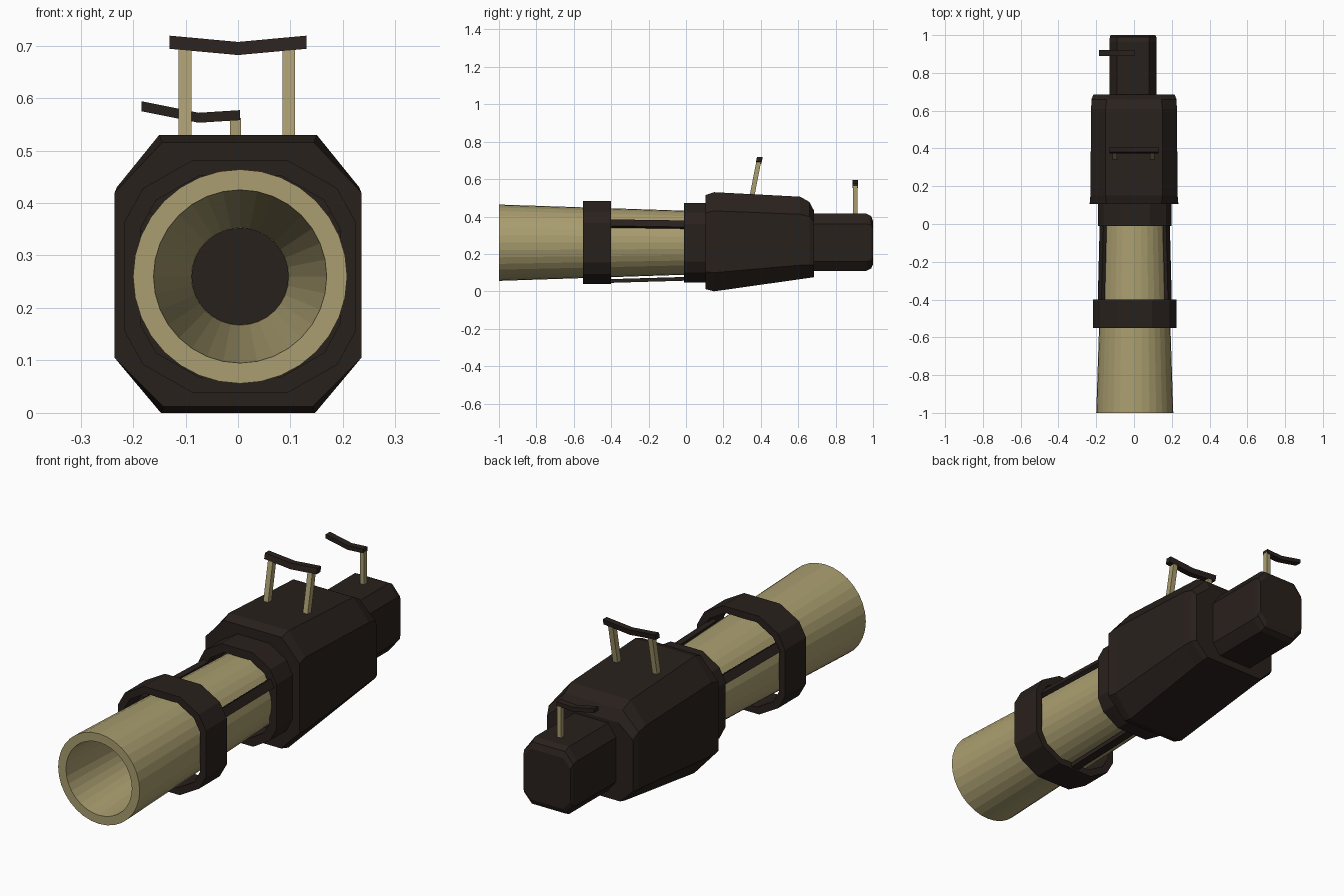
import bpy, bmesh, math
from mathutils import Vector

if "Cube" in bpy.data.objects:
    bpy.data.objects.remove(bpy.data.objects["Cube"])


def material(name, rgb):
    m = bpy.data.materials.new(name)
    m.diffuse_color = (*rgb, 1)
    m.use_nodes = True
    m.node_tree.nodes["Principled BSDF"].inputs["Base Color"].default_value = m.diffuse_color
    return m


KHAKI = material("khaki", (0.40, 0.34, 0.16))
DARK = material("dark_brown", (0.022, 0.015, 0.012))
CX, CZ = 0.004, 0.26  # barrel axis


def loft(name, rings, mat, cyclic=False):
    """Skin a list of equal-length rings of points; cap both ends unless cyclic."""
    bm = bmesh.new()
    rows = [[bm.verts.new(p) for p in ring] for ring in rings]
    n = len(rows[0])
    pairs = list(zip(rows, rows[1:]))
    if cyclic:
        pairs.append((rows[-1], rows[0]))
    else:
        bm.faces.new(rows[0])
        bm.faces.new(rows[-1])
    for a, b in pairs:
        for i in range(n):
            j = (i + 1) % n
            bm.faces.new((a[i], a[j], b[j], b[i]))
    bmesh.ops.recalc_face_normals(bm, faces=bm.faces)
    mesh = bpy.data.meshes.new(name)
    bm.to_mesh(mesh)
    bm.free()
    mesh.materials.append(mat)
    ob = bpy.data.objects.new(name, mesh)
    bpy.context.collection.objects.link(ob)
    return ob


def circle(y, r, n=32):
    return [(CX + r * math.cos(2 * math.pi * i / n), y, CZ + r * math.sin(2 * math.pi * i / n))
            for i in range(n)]


def octagon(y, cx, w, z0, z1, top, zt, bot, zb):
    """Chamfered box section: half width w, flat half widths top/bot, chamfer heights zt/zb."""
    half = [(bot, z0), (w, zb), (w, zt), (top, z1)]
    return [(cx + x, y, z) for x, z in half] + [(cx - x, y, z) for x, z in reversed(half)]


def band_ring(y, s):
    """Twelve-sided section of the barrel clamps."""
    q = [(0.22, 0.105), (0.185, 0.168), (0.09, 0.222)]
    half = q + [(-x, z) for x, z in reversed(q)]
    return [(CX + s * x, y, CZ + s * z) for x, z in half + [(-x, -z) for x, z in half]]


def beam(name, a, b, wx, wy, mat):
    """Upright post with a rectangular section from a to b."""
    return loft(name, [[(p[0] + sx * wx / 2, p[1] + sy * wy / 2, p[2])
                        for sx, sy in ((-1, -1), (1, -1), (1, 1), (-1, 1))] for p in (a, b)], mat)


def sight_bar(name, path, y, wy, h, lean=0.0):
    """Bent crossbar following (x, z) points, optionally leaning back."""
    return loft(name, [[(x, y - wy / 2, z), (x, y + wy / 2, z),
                        (x, y + wy / 2 + lean, z + h), (x, y - wy / 2 + lean, z + h)]
                       for x, z in path], DARK)


# Tapered barrel with a conical bore and dark breech disc
loft("barrel", [circle(0.12, 0.167), circle(-1.0, 0.204), circle(-1.0, 0.165),
                circle(0.0, 0.093)], KHAKI)
loft("bore_end", [circle(-0.004, 0.0925), circle(0.01, 0.0925)], DARK)

# Front clamp and rear collar around the barrel
for name, y0, y1, so, si in (("front_clamp", -0.55, -0.40, 1.0, 0.865),
                             ("rear_collar", -0.01, 0.13, 0.955, 0.79)):
    ob = loft(name, [band_ring(y0, so), band_ring(y1, so), band_ring(y1, si), band_ring(y0, si)],
              DARK, cyclic=True)
    if name == "rear_collar":
        for v in ob.data.vertices:
            v.co.x = CX + (v.co.x - CX) * 0.93

# Three flat rods joining clamp and collar
for k, deg in enumerate((30, 150, 270)):
    a = math.radians(deg)
    rad = Vector((math.cos(a), 0, math.sin(a)))
    tan = Vector((-math.sin(a), 0, math.cos(a)))
    rings = []
    for y, r in ((-0.45, 0.206), (0.03, 0.192)):
        c = Vector((CX, y, CZ)) + rad * r
        rings.append([c + rad * (0.010 * i) + tan * (0.02 * j)
                      for i, j in ((-1, -1), (1, -1), (1, 1), (-1, 1))])
    loft(f"rod_{k + 1}", rings, DARK)

# Main housing
loft("housing", [
    octagon(0.105, 0.0, 0.235, 0.012, 0.515, 0.145, 0.42, 0.142, 0.105),
    octagon(0.15, 0.0, 0.231, 0.003, 0.53, 0.15, 0.43, 0.147, 0.10),
    octagon(0.61, 0.0, 0.227, 0.065, 0.506, 0.15, 0.412, 0.155, 0.14),
    octagon(0.66, 0.0, 0.225, 0.072, 0.478, 0.145, 0.40, 0.155, 0.14),
    octagon(0.685, 0.0, 0.215, 0.076, 0.43, 0.14, 0.37, 0.150, 0.14)], DARK)
bpy.data.objects["housing"].data.vertices[8].co.z = 0.012
# lowest edge rests on the ground
for i in (8, 15):
    bpy.data.objects["housing"].data.vertices[i].co.z = 0.0

# Rear block
loft("rear_block", [
    octagon(0.65, -0.005, 0.125, 0.11, 0.415, 0.085, 0.36, 0.085, 0.16),
    octagon(0.965, -0.005, 0.125, 0.11, 0.415, 0.085, 0.36, 0.085, 0.16),
    octagon(0.99, -0.005, 0.123, 0.122, 0.402, 0.083, 0.355, 0.083, 0.165),
    octagon(1.0, -0.005, 0.118, 0.145, 0.375, 0.080, 0.335, 0.080, 0.185)], DARK)

# Front sight: two leaning posts with a shallow V bar
for side, x in (("left", -0.101), ("right", 0.097)):
    beam(f"front_sight_post_{side}", (x, 0.352, 0.505), (x, 0.39, 0.70), 0.024, 0.026, KHAKI)
sight_bar("front_sight_bar", [(-0.131, 0.694), (0, 0.682), (0.131, 0.694)], 0.388, 0.028, 0.025, 0.006)

# Rear sight: one post with a bar offset to the left
beam("rear_sight_post", (-0.005, 0.905, 0.40), (-0.005, 0.905, 0.562), 0.021, 0.022, KHAKI)
sight_bar("rear_sight_bar", [(-0.184, 0.575), (-0.075, 0.553), (0.004, 0.558)], 0.905, 0.03, 0.019)
